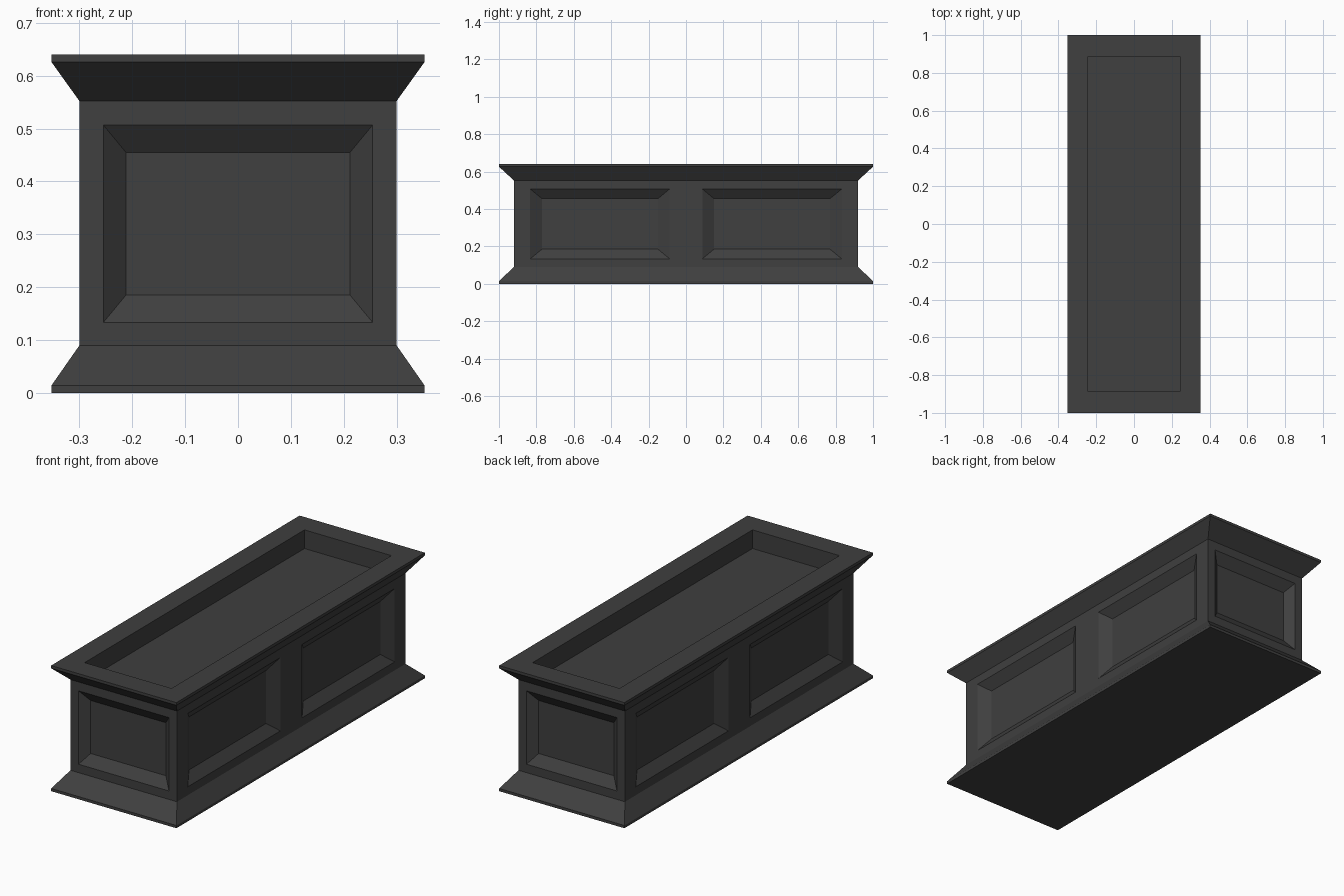
import bpy
import bmesh
from mathutils import Vector

if "Cube" in bpy.data.objects:
    bpy.data.objects.remove(bpy.data.objects["Cube"], do_unlink=True)

COLOR = (0.05, 0.05, 0.05, 1.0)
stone = bpy.data.materials.new("charcoal_grey")
stone.use_nodes = True
stone.diffuse_color = COLOR
stone.node_tree.nodes["Principled BSDF"].inputs["Base Color"].default_value = COLOR

# Shared sizes: half widths and half lengths, then heights
WALL = (0.30, 0.92)
EDGE = (0.353, 1.0)
WELL = (0.245, 0.885)
PLINTH_TOP, WALL_TOP, HEIGHT, LIP = 0.09, 0.552, 0.64, 0.014
PANEL_Z, PANEL_DEPTH = 0.32, 0.037


def loft(sections, cap_start=False, cap_end=False):
    """Skin rectangular rings given as ((half x, half y), z)."""
    bm = bmesh.new()
    rings = [[bm.verts.new((sx * hx, sy * hy, z))
              for sx, sy in ((-1, -1), (1, -1), (1, 1), (-1, 1))]
             for (hx, hy), z in sections]
    for low, high in zip(rings, rings[1:]):
        for i in range(4):
            j = (i + 1) % 4
            bm.faces.new((low[i], low[j], high[j], high[i]))
    if cap_start:
        bm.faces.new(rings[0][::-1])
    if cap_end:
        bm.faces.new(rings[-1])
    return bm


def finish(bm, name):
    mesh = bpy.data.meshes.new(name)
    bm.to_mesh(mesh)
    bm.free()
    mesh.materials.append(stone)
    bpy.context.collection.objects.link(bpy.data.objects.new(name, mesh))


def inset_to(bm, face, half_width, half_height, depth):
    """Inset a wall face to an exact rectangle and push it inwards."""
    normal = face.normal.copy()
    centre = face.calc_center_median()
    centre.z = PANEL_Z
    bmesh.ops.inset_individual(bm, faces=[face], thickness=0.01)
    across = Vector((0, 0, 1)).cross(normal)
    for v in face.verts:
        offset = v.co - centre
        side = 1 if offset.dot(across) > 0 else -1
        rise = 1 if offset.z > 0 else -1
        v.co = centre + across * side * half_width - normal * depth
        v.co.z = PANEL_Z + rise * half_height


# Flared plinth
finish(loft([(EDGE, 0), (EDGE, LIP), (WALL, PLINTH_TOP)], cap_start=True), "plinth")

# Walls, with one recessed panel on each end and two on each long side
walls = loft([(WALL, PLINTH_TOP), (WALL, WALL_TOP)])
bmesh.ops.bisect_plane(walls, geom=walls.verts[:] + walls.edges[:] + walls.faces[:],
                       plane_co=(0, 0, 0), plane_no=(0, 1, 0))
walls.normal_update()
for face in list(walls.faces):
    on_end = abs(face.normal.y) > 0.5
    outer, inner = (0.255, 0.212) if on_end else (0.373, 0.31)
    inset_to(walls, face, outer, 0.187, 0)
    inset_to(walls, face, inner, 0.135, PANEL_DEPTH)
walls.normal_update()
finish(walls, "panelled_walls")

# Flared rim with the sunken well
finish(loft([(WALL, WALL_TOP), (EDGE, HEIGHT - LIP), (EDGE, HEIGHT),
             (WELL, HEIGHT), (WELL, 0.545)], cap_end=True), "rim_and_well")
